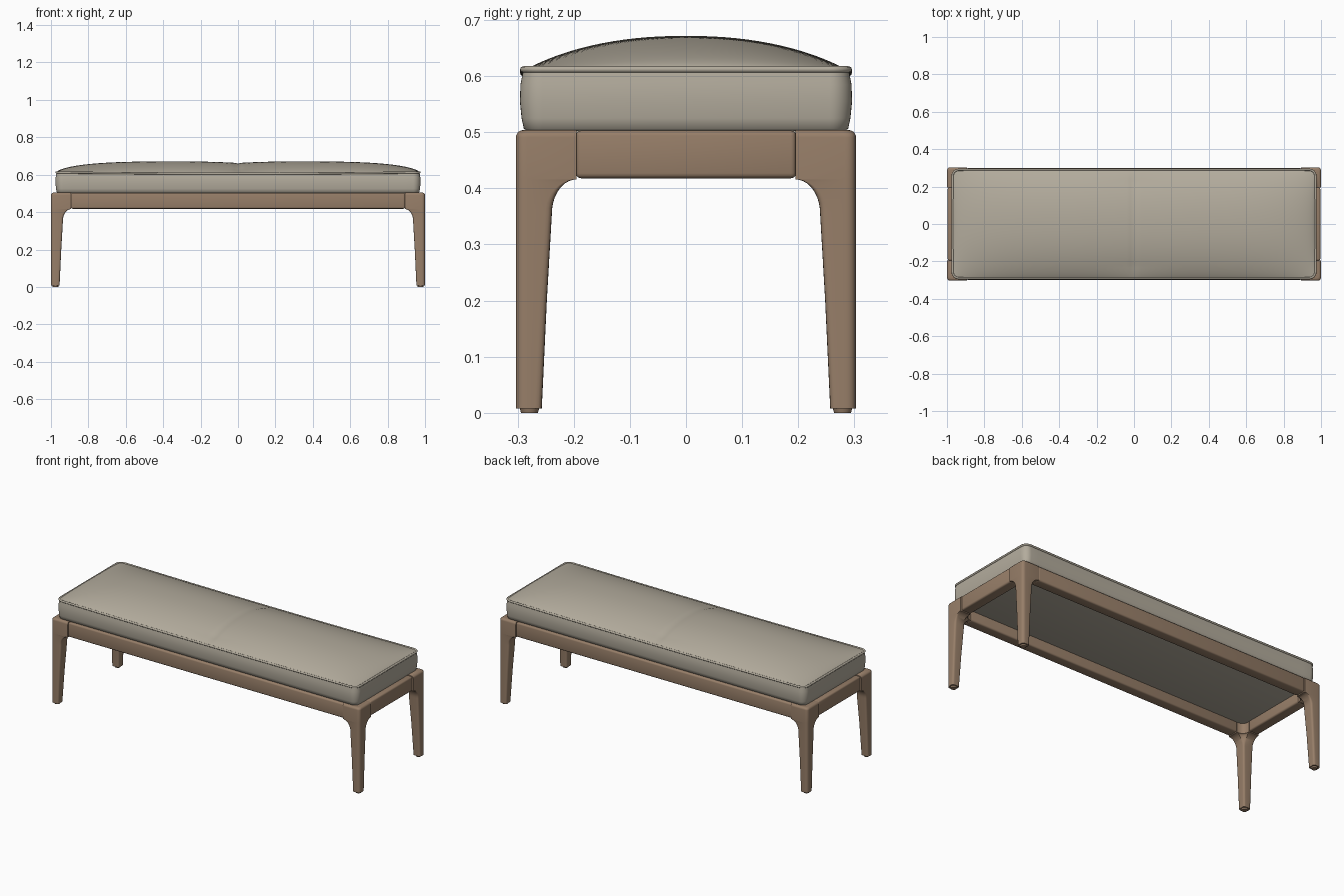
import bpy, bmesh, math

if "Cube" in bpy.data.objects:
    bpy.data.objects.remove(bpy.data.objects["Cube"])


def material(name, rgb):
    m = bpy.data.materials.new(name)
    m.diffuse_color = (*rgb, 1)
    m.use_nodes = True
    m.node_tree.nodes["Principled BSDF"].inputs["Base Color"].default_value = m.diffuse_color
    return m


WOOD = material("warm wood", (0.31, 0.21, 0.14))
FABRIC = material("taupe upholstery", (0.45, 0.41, 0.335))
LX, LY = 1.0, 0.303          # frame half sizes
CX, CY, CR = 0.966, 0.286, 0.03   # cushion half sizes and corner radius


def finish(bm, name, mat, angle=35):
    bmesh.ops.recalc_face_normals(bm, faces=bm.faces)
    me = bpy.data.meshes.new(name)
    bm.to_mesh(me)
    bm.free()
    me.materials.append(mat)
    ob = bpy.data.objects.new(name, me)
    bpy.context.collection.objects.link(ob)
    bpy.ops.object.select_all(action='DESELECT')
    ob.select_set(True)
    bpy.context.view_layer.objects.active = ob
    bpy.ops.object.shade_smooth_by_angle(angle=math.radians(angle))
    return ob


def mirror(ob, x, y):
    m = ob.modifiers.new("mirror", 'MIRROR')
    m.use_axis = (x, y, False)
    m.use_mirror_merge = False


def loft(rings, caps=(True, True)):
    bm = bmesh.new()
    loops = [[bm.verts.new(p) for p in r] for r in rings]
    n = len(loops[0])
    for a, b in zip(loops, loops[1:]):
        for i in range(n):
            j = (i + 1) % n
            bm.faces.new((a[i], a[j], b[j], b[i]))
    if caps[0]:
        bm.faces.new(loops[0])
    if caps[1]:
        bm.faces.new(loops[-1])
    return bm


def box(name, lo, hi, mat, bevel):
    bm = bmesh.new()
    bmesh.ops.create_cube(bm, size=1)
    for v in bm.verts:
        v.co = [l + (c + 0.5) * (h - l) for c, l, h in zip(v.co, lo, hi)]
    bmesh.ops.bevel(bm, geom=bm.edges[:], offset=bevel, segments=3,
                    profile=0.5, affect='EDGES')
    return finish(bm, name, mat)


# legs: L-shaped section that flares into two arms at the top
def bez(p, q, r, n=8):
    return [tuple((1 - t) ** 2 * a + 2 * t * (1 - t) * b + t * t * c
                  for a, b, c in zip(p, q, r)) for t in [i / n for i in range(n + 1)]]


def leg_section(z, arm, t, c, inset):
    o, r, t = inset, 0.02, t - inset
    pts = bez((o, r + o), (o, o), (r + o, o))
    pts += bez((arm - c, o), (arm, o), (arm, o + c), 4)
    pts += bez((arm, t - c), (t, t), (t - c, arm))
    pts += bez((o + c, arm), (o, arm), (o, arm - c), 4)
    return [(LX - x, LY - y, z) for x, y in pts]


rings = [leg_section(0.008, 0.046, 0.046, 0.012, 0),
         leg_section(0.2, 0.055, 0.055, 0.012, 0),
         leg_section(0.355, 0.064, 0.064, 0.012, 0)]
for k in range(1, 11):
    s = math.sin(k / 10 * math.pi / 2)
    flare = 1 - math.sqrt(max(0, 1 - s * s))
    rings.append(leg_section(0.355 + 0.061 * s, 0.064 + 0.044 * flare, 0.064,
                             0.012 * (1 - flare) + 0.0005, 0))
for k in range(6):
    a = k / 5 * math.pi / 2
    rings.append(leg_section(0.491 + 0.013 * math.sin(a), 0.108, 0.064, 0.0005,
                             0.013 * (1 - math.cos(a))))
mirror(finish(loft(rings), "leg", WOOD), True, True)

# small glides under the feet
bm = bmesh.new()
bmesh.ops.create_cone(bm, cap_ends=True, segments=24, radius1=0.015, radius2=0.018, depth=0.01)
bmesh.ops.translate(bm, verts=bm.verts, vec=(LX - 0.024, LY - 0.024, 0.005))
mirror(finish(bm, "foot_glide", WOOD), True, True)

# rails between the legs
mirror(box("long_rail", (-0.893, -LY + 0.003, 0.418), (0.893, -LY + 0.064, 0.503), WOOD, 0.009),
       False, True)
mirror(box("end_rail", (LX - 0.066, -0.196, 0.418), (LX - 0.004, 0.196, 0.503), WOOD, 0.009),
       True, False)

# underside panel inside the frame
box("cushion_base", (-0.945, -0.25, 0.475), (0.945, 0.25, 0.53), FABRIC, 0.004)


# cushion outline: rounded rectangle, offset outwards by d
def outline(d, z, wave=0.0):
    pts = []
    for q, (sx, sy) in enumerate(((1, 1), (-1, 1), (-1, -1), (1, -1))):
        for i in range(9):
            a = (q + i / 8) * math.pi / 2
            pts.append((sx * (CX - CR) + (CR + d) * math.cos(a),
                        sy * (CY - CR) + (CR + d) * math.sin(a)))
        if q % 2 == 0:      # extra points along the long sides
            pts += [(sx * (CX - CR) * (1 - 2 * i / 40), sy * (CY + d)) for i in range(1, 40)]
    return [(x, y, z - wave * (1 - (x / CX) ** 2)) for x, y in pts]


SEAM, SAG = 0.612, 0.006
side = [(-0.004, 0.502), (0.003, 0.506), (0.007, 0.525), (0.010, 0.555), (0.009, 0.585)]
finish(loft([outline(d, z) for d, z in side] + [outline(0.004, SEAM, SAG)], (True, False)),
       "cushion_side", FABRIC, 60)

# piping around the top edge
cu = bpy.data.curves.new("cushion_piping", 'CURVE')
cu.dimensions, cu.bevel_depth, cu.bevel_resolution = '3D', 0.006, 2
path = outline(0.004, SEAM, SAG)
sp = cu.splines.new('POLY')
sp.points.add(len(path) - 1)
for p, co in zip(sp.points, path):
    p.co = (*co, 1)
sp.use_cyclic_u = True
cu.materials.append(FABRIC)
bpy.context.collection.objects.link(bpy.data.objects.new("cushion_piping", cu))


# domed top: a grid fitted to the rounded outline, with a seam valley at x = 0
def top_point(u, v):
    hx, hy, r = CX + 0.004, CY + 0.004, CR + 0.004
    x, y = hx * math.sin(u * math.pi / 2), hy * math.sin(v * math.pi / 2)
    a, b = abs(x) - (hx - r), abs(y) - (hy - r)
    if a > 0 and b > 0:
        k = max(a, b) / math.hypot(a, b)
        x, y = math.copysign(hx - r + a * k, x), math.copysign(hy - r + b * k, y)
    fx, fy = abs(x) / hx, abs(y) / hy
    dome = max(0, (1 - fx ** 5)) ** 0.6 * max(0, (1 - fy ** 2.2)) ** 0.85
    valley = 0.009 * max(0, 1 - abs(x) / 0.35) ** 2 + 0.004 * max(0, 1 - abs(x) / 0.02)
    edge = SEAM - SAG * (1 - fx ** 2)
    return x, y, edge + (0.672 - edge) * dome - valley * min(1, dome * 2)


NX, NY = 160, 40
bm = bmesh.new()
grid = [[bm.verts.new(top_point(2 * i / NX - 1, 2 * j / NY - 1)) for j in range(NY + 1)]
        for i in range(NX + 1)]
for i in range(NX):
    for j in range(NY):
        bm.faces.new((grid[i][j], grid[i + 1][j], grid[i + 1][j + 1], grid[i][j + 1]))
ob = finish(bm, "cushion_top", FABRIC, 60)
if ob.data.polygons[NX * NY // 2].normal.z < 0:
    ob.data.flip_normals()
